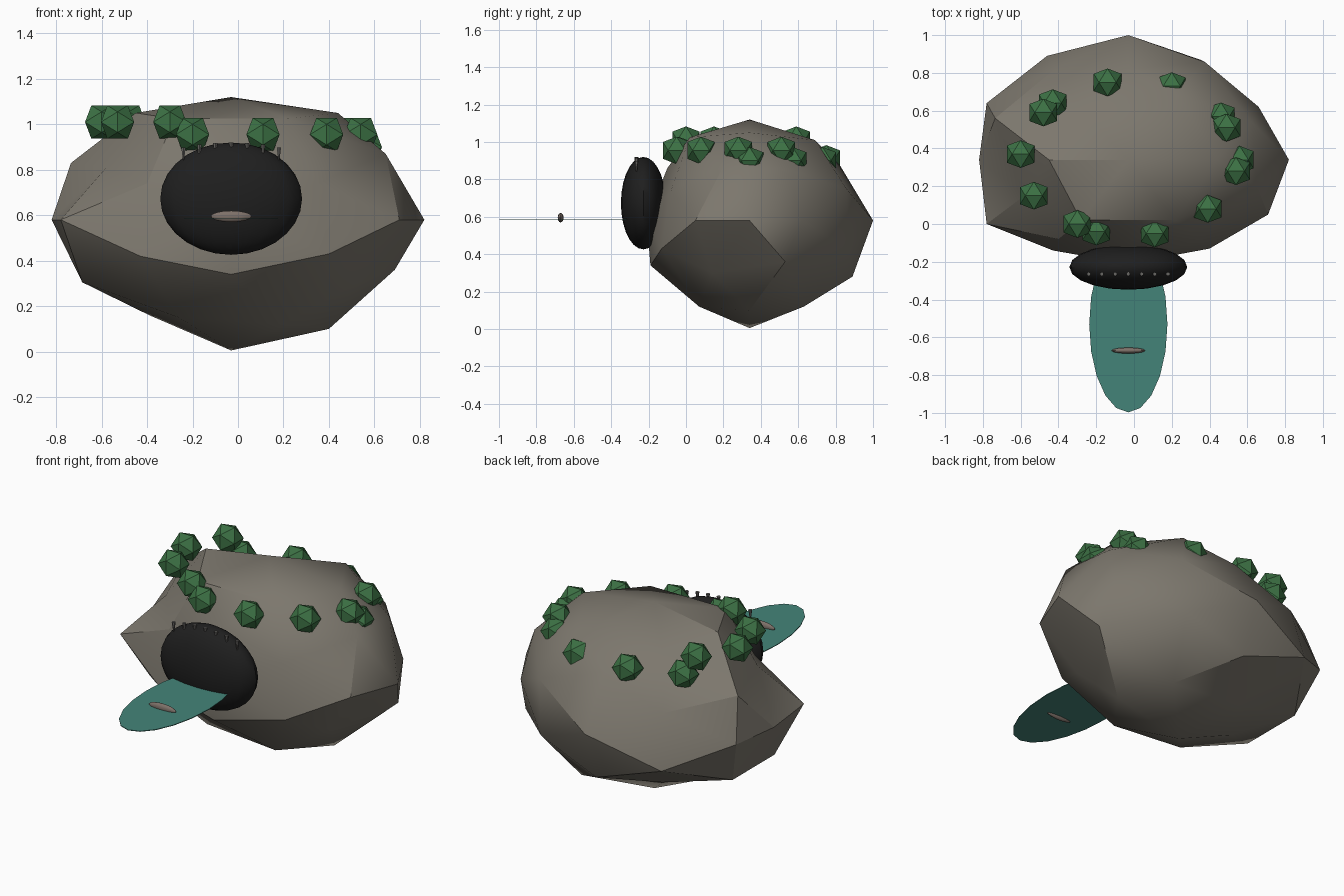
import bpy, bmesh, math
from itertools import product
from mathutils import Vector, Matrix

if "Cube" in bpy.data.objects:
    bpy.data.objects.remove(bpy.data.objects["Cube"])


def mat(name, r, g, b):
    lin = [((c / 255 + 0.055) / 1.055) ** 2.4 for c in (r, g, b)]
    m = bpy.data.materials.new(name)
    m.diffuse_color = (*lin, 1)
    m.use_nodes = True
    m.node_tree.nodes["Principled BSDF"].inputs["Base Color"].default_value = m.diffuse_color
    return m


STONE = mat("stone grey", 124, 119, 109)
GREEN = mat("leaf green", 60, 113, 68)
TEAL = mat("tongue teal", 68, 132, 121)
BLACK = mat("mouth black", 31, 31, 31)
PINK = mat("dull pink", 126, 113, 105)
TOOTH = mat("tooth grey", 105, 103, 100)


def finish(name, bm, material, smooth=None):
    bmesh.ops.recalc_face_normals(bm, faces=bm.faces)
    me = bpy.data.meshes.new(name)
    bm.to_mesh(me)
    bm.free()
    me.materials.append(material)
    ob = bpy.data.objects.new(name, me)
    bpy.context.collection.objects.link(ob)
    if smooth:
        bpy.ops.object.select_all(action='DESELECT')
        ob.select_set(True)
        bpy.context.view_layer.objects.active = ob
        bpy.ops.object.shade_smooth_by_angle(angle=math.radians(smooth))
    return ob


def ico_points(detail):
    """Icosahedron corners on golden rectangles, plus edge midpoints."""
    t = (1 + 5 ** 0.5) / 2
    pts = []
    for a, b in product((1, -1), (t, -t)):
        pts += [Vector(p).normalized() for p in ((a, 0, b), (0, b, a), (b, a, 0))]
    if detail:
        pts += [(p + q).normalized() for i, p in enumerate(pts)
                for q in pts[:i] if (p - q).length < 1.1]
    return pts


def hull(pts):
    bm = bmesh.new()
    for p in pts:
        bm.verts.new(p)
    bmesh.ops.convex_hull(bm, input=bm.verts)
    return bm


def ellipsoid(name, center, radii, material, segs, rings):
    bm = bmesh.new()
    bmesh.ops.create_uvsphere(bm, u_segments=segs, v_segments=rings, radius=1)
    bm.transform(Matrix.Translation(center) @ Matrix.Diagonal((*radii, 1)))
    return finish(name, bm, material, 40)


# Boulder: a stretched icosphere with some corners pulled in or out
C = Vector((-0.03, 0.34, 0.58))
S = Vector((0.81, 0.64, 0.55))
bm = hull(ico_points(1))
for v in bm.verts:
    v.co = C + v.co * S
PULLED = [
    # tips along the axes
    (0.82, 0.34, 0.58), (-0.82, 0.34, 0.58), (-0.03, 1.0, 0.58),
    (-0.03, -0.21, 0.58), (-0.03, 0.34, 1.12), (-0.03, 0.34, 0.005),
    # main corners
    (0.44, 0.34, 1.05), (-0.45, 0.34, 1.05), (0.40, 0.34, 0.10), (-0.39, 0.34, 0.16),
    (0.71, 0.05, 0.58), (0.66, 0.62, 0.58), (-0.78, 0.0, 0.58), (-0.78, 0.64, 0.58),
    (-0.03, 0.82, 0.88), (-0.03, 0.89, 0.28), (-0.03, -0.19, 0.34), (-0.03, -0.10, 0.86),
    # corners on the sides
    (0.65, 0.20, 0.87), (0.69, 0.53, 0.36), (0.52, 0.14, 0.30),
    (-0.58, 0.15, 0.81), (-0.735, 0.56, 0.83),
    # corners at front and back
    (0.40, -0.13, 0.43), (0.35, -0.08, 0.74), (-0.43, -0.14, 0.42), (-0.40, -0.08, 0.74),
    (-0.46, 0.89, 0.43), (-0.42, 0.82, 0.74), (0.35, 0.87, 0.42),
    # corners around top and bottom
    (0.23, 0.69, 1.01), (-0.27, 0.60, 0.96), (0.25, 0.63, 0.12), (-0.25, 0.58, 0.19),
    (0.20, 0.07, 0.12), (-0.26, 0.08, 0.15),
]
start = {v: v.co.copy() for v in bm.verts}
for p in map(Vector, PULLED):
    min(start, key=lambda v: (start[v] - p).length).co = p
finish("boulder", bm, STONE, 30)

# Mouth, tongue and the small lump on the tongue
ellipsoid("mouth", (-0.03, -0.228, 0.673), (0.312, 0.12, 0.247), BLACK, 20, 14)

bm = bmesh.new()
bmesh.ops.create_cone(bm, cap_ends=True, segments=20, radius1=1, radius2=1, depth=0.004)
bm.transform(Matrix.Translation((-0.03, -0.53, 0.587)) @ Matrix.Diagonal((0.207, 0.467, 1, 1)))
finish("tongue", bm, TEAL)

ellipsoid("tongue_lump", (-0.03, -0.67, 0.595), (0.09, 0.016, 0.025), PINK, 12, 8)

# Teeth: small downward spikes along the upper lip
for i in range(-3, 4):
    bm = bmesh.new()
    z = 0.893 - 0.0025 * i * i
    bmesh.ops.create_cone(bm, cap_ends=True, segments=6, radius1=0.003, radius2=0.011, depth=0.055,
                          matrix=Matrix.Translation((-0.03 + 0.07 * i, -0.265, z)))
    finish(f"tooth_{i + 4}", bm, TOOTH)

# Crown of faceted shrubs
SHRUBS = [
    (-0.43, 0.64, 0.91), (-0.48, 0.59, 1.01), (-0.60, 0.37, 1.01), (-0.53, 0.15, 1.01),
    (-0.30, 0.00, 1.01), (-0.20, -0.04, 0.955), (0.11, -0.05, 0.955), (0.39, 0.08, 0.955),
    (0.54, 0.28, 0.955), (0.56, 0.34, 0.90), (0.49, 0.51, 0.955), (0.46, 0.57, 0.90),
    (0.20, 0.73, 0.90), (-0.14, 0.75, 0.91),
]
for n, p in enumerate(SHRUBS, 1):
    bm = hull([Vector(p) + q * 0.086 for q in ico_points(0)])
    finish(f"shrub_{n}", bm, GREEN)
